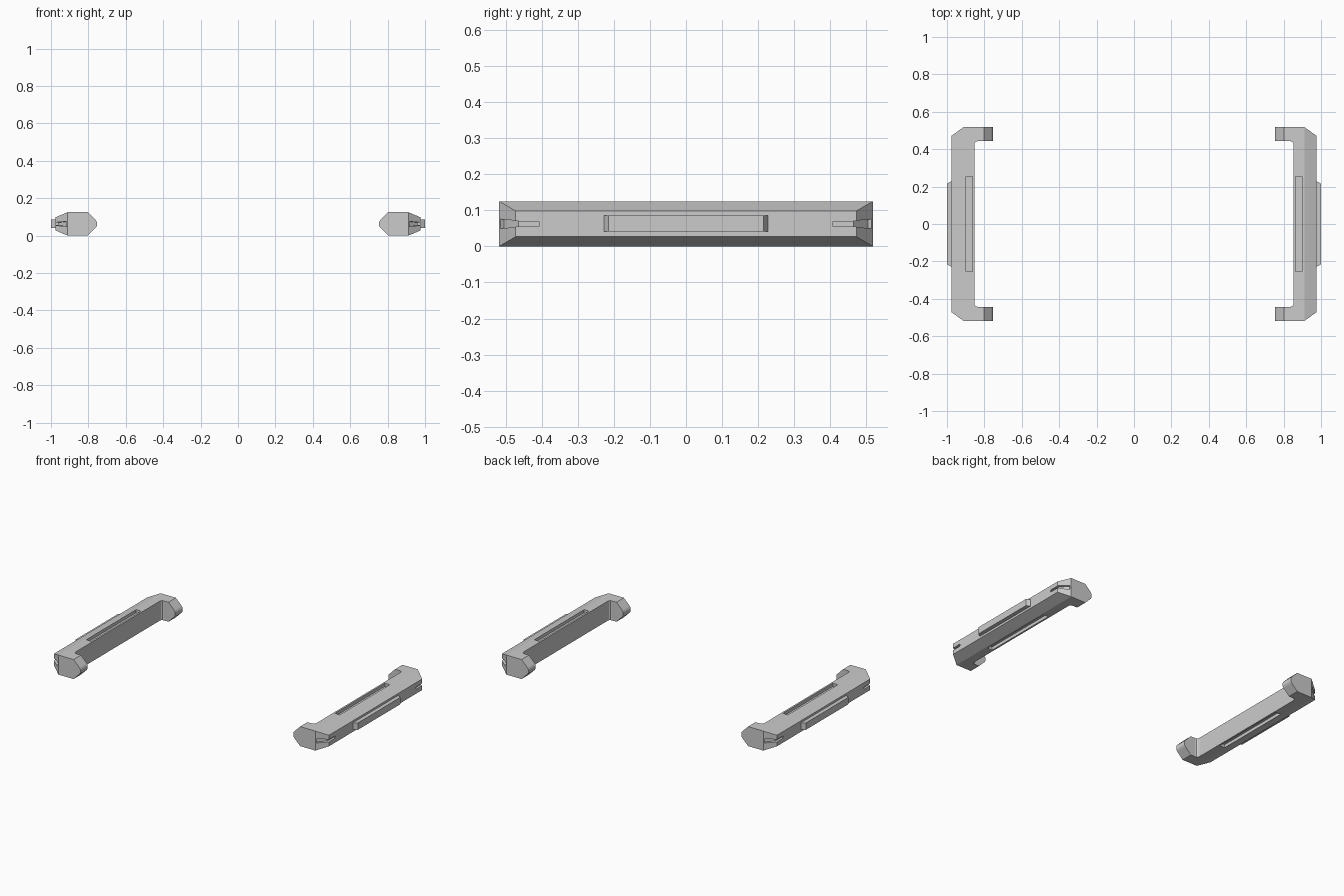
import bpy, bmesh
from mathutils import Vector

if "Cube" in bpy.data.objects:
    bpy.data.objects.remove(bpy.data.objects["Cube"])

H = 0.125
MID = H / 2


def new_object(name, bm):
    bmesh.ops.recalc_face_normals(bm, faces=bm.faces)
    me = bpy.data.meshes.new(name)
    bm.to_mesh(me)
    bm.free()
    ob = bpy.data.objects.new(name, me)
    bpy.context.collection.objects.link(ob)
    return ob


def prism(name, points, direction):
    bm = bmesh.new()
    face = bm.faces.new([bm.verts.new(p) for p in points])
    ext = bmesh.ops.extrude_face_region(bm, geom=[face])
    verts = [v for v in ext["geom"] if isinstance(v, bmesh.types.BMVert)]
    bmesh.ops.translate(bm, verts=verts, vec=Vector(direction))
    return new_object(name, bm)


def hull(name, points):
    bm = bmesh.new()
    for p in points:
        bm.verts.new(p)
    bmesh.ops.convex_hull(bm, input=bm.verts)
    bmesh.ops.dissolve_limit(bm, angle_limit=0.01, verts=bm.verts, edges=bm.edges)
    return new_object(name, bm)


def box(name, x0, x1, y0, y1, z0, z1):
    return hull(name, [(x, y, z) for x in (x0, x1) for y in (y0, y1) for z in (z0, z1)])


def boolean(ob, cutter, operation):
    m = ob.modifiers.new(operation.lower(), 'BOOLEAN')
    m.operation = operation
    m.solver = 'EXACT'
    m.object = cutter
    cutter.hide_render = True
    cutter.hide_set(True)


def mirror(ob):
    m = ob.modifiers.new("left_side", 'MIRROR')
    m.use_axis[0] = True


# C-shaped plan of the right bracket, extruded upwards
half = [(0.853, 0.424), (0.851, 0.434), (0.845, 0.441), (0.835, 0.443),
        (0.74, 0.443), (0.74, 0.518), (0.911, 0.518), (0.975, 0.472)]
plan = half + [(x, -y) for x, y in reversed(half)]
bracket = prism("bracket", [(x, y, -0.02) for x, y in plan], (0, 0, H + 0.04))

# Bevelled cross-section that trims the bracket
low = [(0.975, 0.027), (0.911, 0), (0.803, 0), (0.761, 0.042), (0.755, 0.052)]
section = low + [(x, H - z) for x, z in reversed(low)]
boolean(bracket, prism("section_trim", [(x, -0.6, z) for x, z in section], (0, 1.2, 0)), 'INTERSECT')

# Long recesses in the top and bottom faces
for z0, z1, tag in ((H - 0.02, H + 0.02, "top"), (-0.02, 0.02, "bottom")):
    boolean(bracket, box(tag + "_slot_cutter", 0.864, 0.899, -0.253, 0.253, z0, z1), 'DIFFERENCE')

# Grooves that run to the corners and flare across the chamfers
for s, tag in ((-1, "front"), (1, "back")):
    ys = sorted((s * 0.408, s * 0.474))
    boolean(bracket, box(tag + "_groove_cutter", 0.960, 1.0, *ys, MID - 0.007, MID + 0.007), 'DIFFERENCE')
    pts = []
    for x, y, h in ((0.960, 0.464, 0.007), (1.0, 0.464, 0.007),
                    (0.911, 0.504, 0.013), (0.93, 0.535, 0.013)):
        pts += [(x, s * y, MID - h), (x, s * y, MID + h)]
    boolean(bracket, hull(tag + "_flare_cutter", pts), 'DIFFERENCE')
mirror(bracket)

# Raised tapered bar on the outer face
bar_plan = [(0.965, -0.228), (0.978, -0.228), (1.0, -0.215),
            (1.0, 0.215), (0.978, 0.228), (0.965, 0.228)]
bar = prism("side_bar", [(x, y, 0.041) for x, y in bar_plan], (0, 0, 0.044))
mirror(bar)
